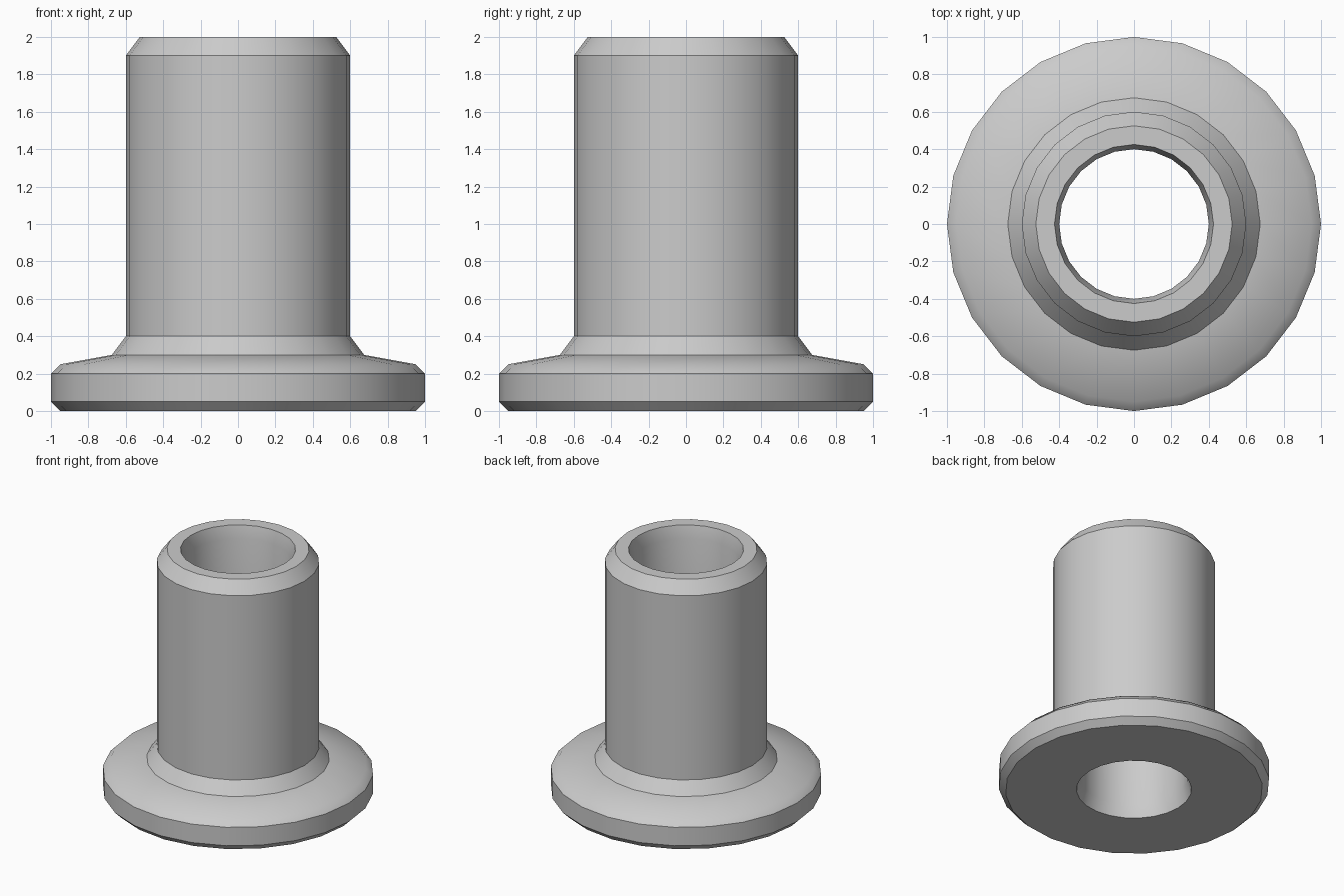
import bpy, bmesh, math
from mathutils import Matrix, Vector

cube = bpy.data.objects.get("Cube")
if cube:
    bpy.data.objects.remove(cube, do_unlink=True)

SIDES = 24

# Plain grey material
grey = bpy.data.materials.new("plain_grey")
grey.use_nodes = True
colour = (0.6, 0.6, 0.6, 1)
grey.diffuse_color = colour
grey.node_tree.nodes["Principled BSDF"].inputs["Base Color"].default_value = colour


def lathe(name, profile, material):
    """Turn a closed (radius, height) profile around z."""
    bm = bmesh.new()
    rings = []
    for i in range(SIDES):
        turn = Matrix.Rotation(math.tau * i / SIDES, 3, "Z")
        rings.append([bm.verts.new(turn @ Vector((r, 0, z))) for r, z in profile])
    n = len(profile)
    for i in range(SIDES):
        a, b = rings[i], rings[(i + 1) % SIDES]
        for j in range(n):
            k = (j + 1) % n
            bm.faces.new((a[j], b[j], b[k], a[k]))
    bmesh.ops.recalc_face_normals(bm, faces=bm.faces)
    mesh = bpy.data.meshes.new(name)
    bm.to_mesh(mesh)
    bm.free()
    mesh.materials.append(material)
    obj = bpy.data.objects.new(name, mesh)
    bpy.context.collection.objects.link(obj)
    return obj


# Flange, fillet, tube and rim, then back down the through-bore
flange = [(0.95, 0), (1, 0.05), (1, 0.2), (0.95, 0.25), (0.675, 0.3)]
tube = [(0.6, 0.4), (0.6, 1.9), (0.525, 2)]
bore = [(0.425, 2), (0.4, 1.9), (0.4, 0.1), (0.425, 0)]
bushing = lathe("flanged_bushing", flange + tube + bore, grey)

# Smooth round the axis, sharp at the machined edges
bpy.ops.object.select_all(action="DESELECT")
bushing.select_set(True)
bpy.context.view_layer.objects.active = bushing
bpy.ops.object.shade_smooth_by_angle(angle=math.radians(36))
